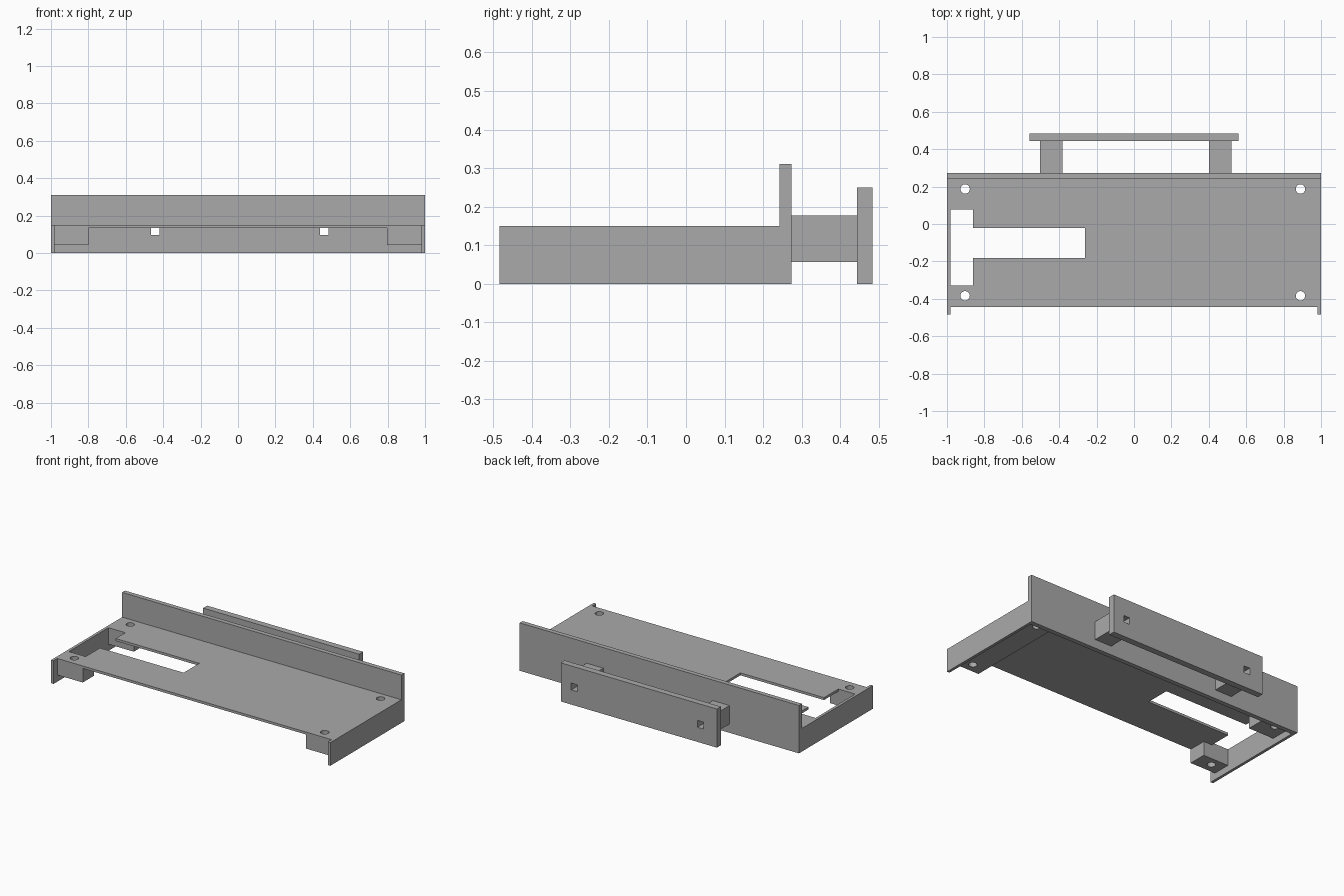
import bpy
import bmesh

cube = bpy.data.objects.get("Cube")
if cube:
    bpy.data.objects.remove(cube, do_unlink=True)

grey = bpy.data.materials.new("plain_grey")
grey.use_nodes = True
colour = (0.4, 0.4, 0.4, 1)
grey.diffuse_color = colour
grey.node_tree.nodes["Principled BSDF"].inputs["Base Color"].default_value = colour


def finish(name, bm):
    bmesh.ops.recalc_face_normals(bm, faces=bm.faces)
    mesh = bpy.data.meshes.new(name)
    bm.to_mesh(mesh)
    bm.free()
    mesh.materials.append(grey)
    obj = bpy.data.objects.new(name, mesh)
    bpy.context.collection.objects.link(obj)
    return obj


def box(name, x, y, z):
    """Box between a low and a high value on each axis."""
    bm = bmesh.new()
    bmesh.ops.create_cube(bm, size=1)
    for v in bm.verts:
        v.co = [lim[int(c > 0)] for c, lim in zip(v.co, (x, y, z))]
    return finish(name, bm)


def drill(name, x, y):
    bm = bmesh.new()
    bmesh.ops.create_cone(bm, cap_ends=True, segments=32, radius1=0.025,
                          radius2=0.025, depth=1)
    bmesh.ops.translate(bm, verts=bm.verts, vec=(x, y, 0.1))
    return finish(name, bm)


def cut(obj, cutters):
    for cutter in cutters:
        cutter.hide_render = True
        cutter.display_type = 'WIRE'
        cutter.hide_set(True)
        mod = obj.modifiers.new(cutter.name, 'BOOLEAN')
        mod.operation = 'DIFFERENCE'
        mod.solver = 'EXACT'
        mod.object = cutter


FRONT, BACK, TOP = -0.484, 0.484, 0.15
PLATE_FRONT, WALL_FRONT, WALL_BACK = -0.445, 0.243, 0.273
INNER, UNDER, RAIL_Z = 0.982, 0.134, 0.043
SLOT_Y = (-0.328, 0.077)

# Cutters: screw holes, T-shaped slot and square peg holes
holes = {(sx, sy): drill("screw_hole_cutter", x, y)
         for sx, x in ((-1, -0.903), (1, 0.89))
         for sy, y in ((-1, -0.384), (1, 0.187))}
side_slot = box("side_slot_cutter", (-1.1, -0.861), SLOT_Y, (0.1, 0.2))
long_slot = box("long_slot_cutter", (-0.95, -0.262), (-0.182, -0.022), (0.09, 0.21))
ARMS = {"right": -0.443, "left": 0.461}
pegs = {side: box("peg_hole_cutter", (x - 0.022, x + 0.022), (0.1, 0.7), (0.095, 0.139))
        for side, x in ARMS.items()}

# Deck plate
plate = box("deck_plate", (-INNER, INNER), (PLATE_FRONT, WALL_FRONT), (UNDER, TOP))
cut(plate, [side_slot, long_slot, *holes.values()])

# Side walls
for name, x in (("right_wall", (-1, -INNER)), ("left_wall", (INNER, 1))):
    box(name, x, (FRONT, WALL_FRONT), (0, TOP))

# Mounting blocks under the deck
left_rail = box("left_rail", (0.797, INNER), (PLATE_FRONT, WALL_FRONT), (RAIL_Z, UNDER))
cut(left_rail, [holes[1, -1], holes[1, 1]])
for name, sy, y in (("right_front_block", -1, (PLATE_FRONT, SLOT_Y[0])),
                    ("right_back_block", 1, (SLOT_Y[1], WALL_FRONT))):
    block = box(name, (-INNER, -0.8), y, (RAIL_Z, UNDER))
    cut(block, [holes[-1, sy]])

# Tall back wall
back_wall = box("back_wall", (-1, 1), (WALL_FRONT, WALL_BACK), (0, 0.31))
cut(back_wall, pegs.values())

# Rear bar on two arms
for side, x in ARMS.items():
    arm = box(side + "_arm", (x - 0.06, x + 0.06), (WALL_BACK, 0.443), (0.057, 0.177))
    cut(arm, [pegs[side]])
bar = box("rear_bar", (-0.56, 0.558), (0.443, BACK), (0, 0.25))
cut(bar, pegs.values())
